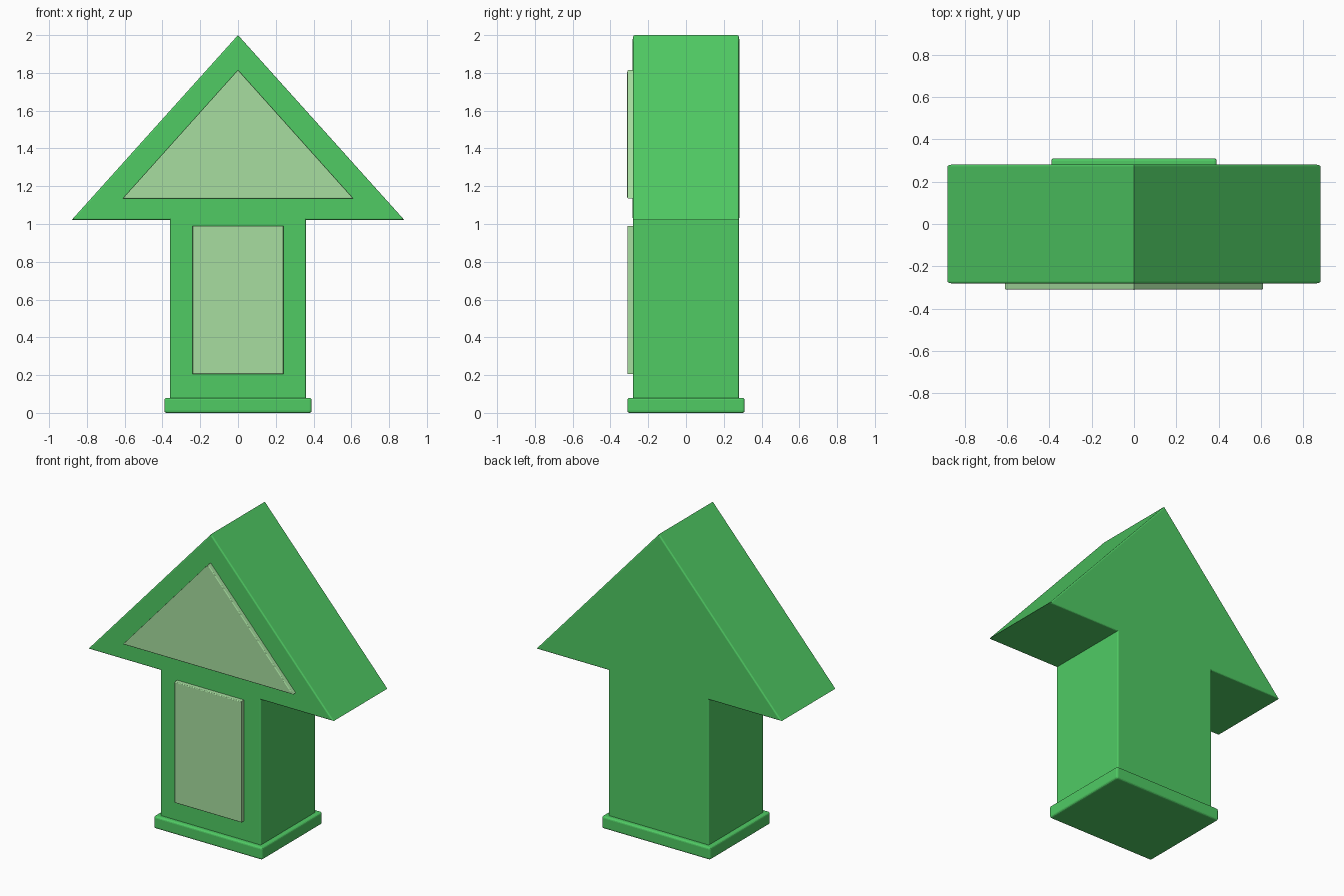
import bpy
import bmesh

cube = bpy.data.objects.get("Cube")
if cube:
    bpy.data.objects.remove(cube, do_unlink=True)


def make_material(name, rgb):
    mat = bpy.data.materials.new(name)
    mat.use_nodes = True
    color = (*rgb, 1.0)
    mat.diffuse_color = color
    mat.node_tree.nodes["Principled BSDF"].inputs["Base Color"].default_value = color
    return mat


green = make_material("leaf green", (0.08, 0.597, 0.127))
pale = make_material("pale green", (0.39, 0.73, 0.35))


def prism(name, outline, y0, y1, mat, bevel=0.0, all_edges=False):
    """Extrude an (x, z) outline along y and round its rims."""
    bm = bmesh.new()
    face = bm.faces.new([bm.verts.new((x, y0, z)) for x, z in outline])
    moved = bmesh.ops.extrude_face_region(bm, geom=[face])["geom"]
    verts = [g for g in moved if isinstance(g, bmesh.types.BMVert)]
    bmesh.ops.translate(bm, verts=verts, vec=(0, y1 - y0, 0))
    bmesh.ops.recalc_face_normals(bm, faces=bm.faces)
    if bevel:
        rims = [e for e in bm.edges
                if all_edges or abs(e.verts[0].co.y - e.verts[1].co.y) < 1e-5]
        bmesh.ops.bevel(bm, geom=rims, offset=bevel, segments=3,
                        profile=0.5, affect='EDGES')
    mesh = bpy.data.meshes.new(name)
    bm.to_mesh(mesh)
    bm.free()
    mesh.materials.append(mat)
    obj = bpy.data.objects.new(name, mesh)
    bpy.context.collection.objects.link(obj)
    return obj


def rect(half, z0, z1):
    return [(-half, z0), (half, z0), (half, z1), (-half, z1)]


DEPTH, PROUD = 0.28, 0.31
EAVE, PEAK = 1.022, 2.0

# Arrow-shaped body: shaft and head in one outline, mirrored about the centre
right = [(0.36, 0.05), (0.36, EAVE), (0.88, EAVE)]
left = [(-x, z) for x, z in reversed(right)]
prism("arrow_body", right + [(0, PEAK)] + left, -DEPTH, DEPTH, green, 0.008)

# Foot slab
prism("base", rect(0.39, 0, 0.08), -PROUD, PROUD, green, 0.012, True)

# Raised front panels
prism("gable_panel", [(-0.61, 1.135), (0.61, 1.135), (0, 1.815)],
      -PROUD, -DEPTH + 0.01, pale, 0.005)
prism("door_panel", rect(0.24, 0.205, 0.99), -PROUD, -DEPTH + 0.01, pale, 0.005)

# Fine centre seams on the head and gable panel
SEAM = 0.002
for name, y, z0, z1, mat in (
        ("front_seam", -DEPTH, EAVE + 0.01, PEAK - 0.02, green),
        ("back_seam", DEPTH, EAVE + 0.01, PEAK - 0.02, green),
        ("panel_seam", -PROUD, 1.14, 1.805, pale)):
    prism(name, rect(SEAM, z0, z1), y - SEAM, y + SEAM, mat)
